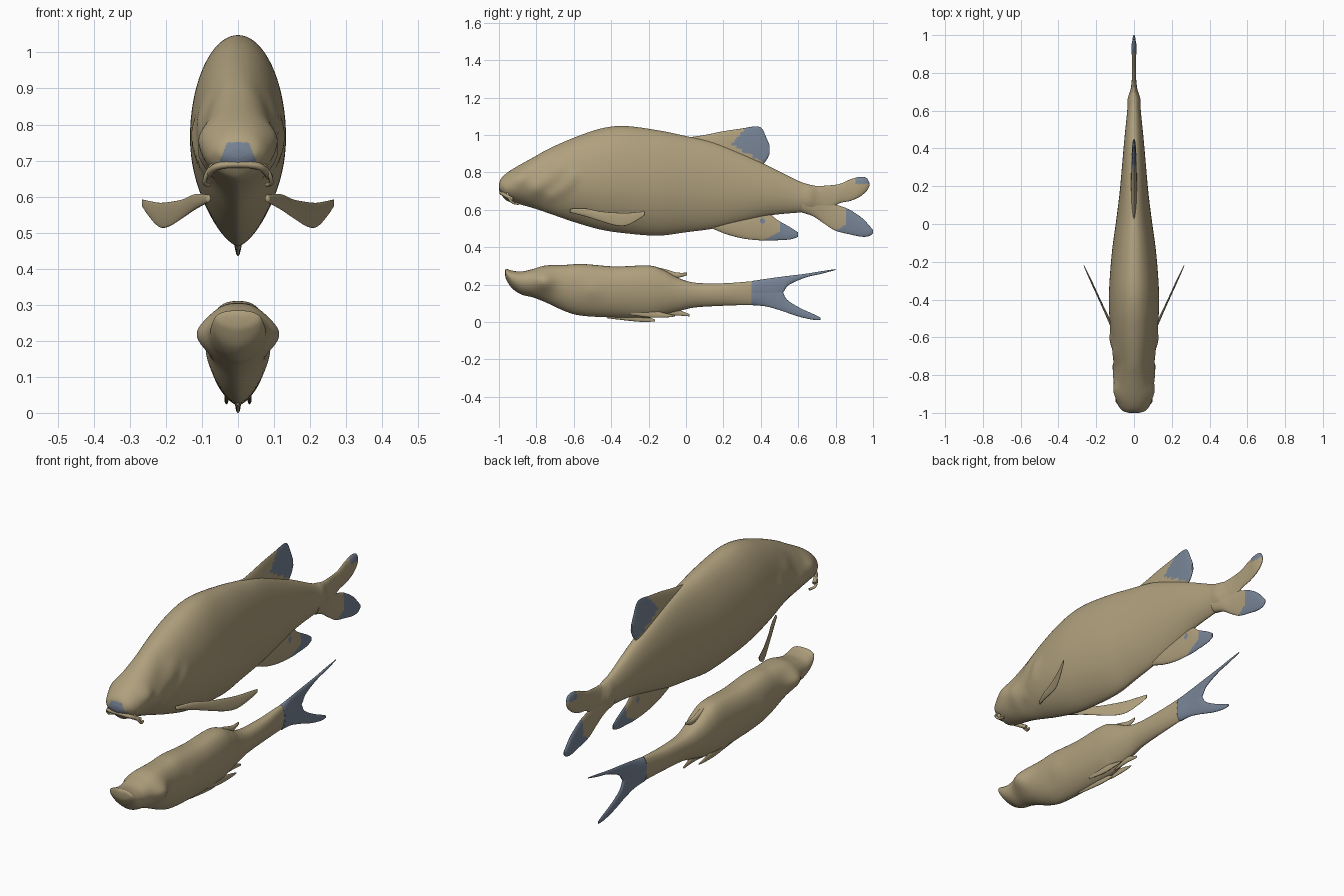
import bpy, bmesh, math


def mat(name, c):
    m = bpy.data.materials.new(name)
    m.diffuse_color = (*c, 1)
    return m


TAN = mat("tan_skin", (0.43, 0.35, 0.205))
GREY = mat("blue_grey_fin", (0.185, 0.23, 0.305))


def smooth_path(pts, n):
    """Catmull-Rom through tuples of any length."""
    out = []
    for i in range(len(pts) - 1):
        p0, p1, p2 = pts[max(i - 1, 0)], pts[i], pts[i + 1]
        p3 = pts[min(i + 2, len(pts) - 1)]
        for k in range(n):
            t = k / n
            out.append([0.5 * (2 * b + (c - a) * t + (2 * a - 5 * b + 4 * c - d) * t * t
                               + (3 * b - a - 3 * c + d) * t ** 3)
                        for a, b, c, d in zip(p0, p1, p2, p3)])
    return out + [list(pts[-1])]


def loft(name, stations, mid=0.5, top=1.0, low=1.0, bumps=(), grey=None, n=8, seg=48,
         cx=lambda y: 0.0):
    """Loft along y; station = (y, z top, z bottom, half width)."""
    bm = bmesh.new()
    rings = []
    for y, zt, zb, w in smooth_path(stations, n):
        zc = zb + (zt - zb) * mid
        ring = []
        for k in range(seg):
            a = 2 * math.pi * k / seg
            c, s = math.cos(a), math.sin(a)
            x = math.copysign(abs(c) ** (top if s >= 0 else low), c) * max(w, 0.001)
            z = zc + s * ((zt - zc) if s >= 0 else (zc - zb))
            for by, bz, r, amt in bumps:
                x += c * amt * math.exp(-((y - by) ** 2 + (z - bz) ** 2) / (r * r))
            ring.append(bm.verts.new((x + cx(y), y, z)))
        rings.append(ring)
    for r0, r1 in zip(rings, rings[1:]):
        for k in range(seg):
            j = (k + 1) % seg
            bm.faces.new((r0[k], r0[j], r1[j], r1[k]))
    bm.faces.new(rings[0])
    bm.faces.new(rings[-1])
    bmesh.ops.recalc_face_normals(bm, faces=bm.faces)
    for f in bm.faces:
        f.smooth = True
        if grey and grey(*f.calc_center_median()):
            f.material_index = 1
    me = bpy.data.meshes.new(name)
    bm.to_mesh(me)
    bm.free()
    me.materials.append(TAN)
    me.materials.append(GREY)
    ob = bpy.data.objects.new(name, me)
    bpy.context.collection.objects.link(ob)
    return ob


def tube(name, pts, r):
    cu = bpy.data.curves.new(name, 'CURVE')
    cu.dimensions = '3D'
    cu.bevel_depth = r
    cu.bevel_resolution = 3
    cu.use_fill_caps = True
    path = smooth_path(pts, 8)
    sp = cu.splines.new('POLY')
    sp.points.add(len(path) - 1)
    for p, q in zip(sp.points, path):
        p.co = (*q, 1)
    cu.materials.append(TAN)
    ob = bpy.data.objects.new(name, cu)
    bpy.context.collection.objects.link(ob)


# Upper fish body, with eye, cheek and gill cover swellings
gill = [(-0.605, 0.78), (-0.63, 0.735), (-0.67, 0.70), (-0.72, 0.67)]
loft("upper_fish_body", [
    (-1.0, 0.735, 0.705, 0.025), (-0.99, 0.765, 0.685, 0.058), (-0.96, 0.795, 0.65, 0.083),
    (-0.91, 0.828, 0.635, 0.097), (-0.82, 0.878, 0.61, 0.097), (-0.73, 0.928, 0.58, 0.096),
    (-0.6, 0.985, 0.535, 0.12), (-0.46, 1.033, 0.495, 0.132), (-0.33, 1.048, 0.475, 0.131),
    (-0.15, 1.025, 0.462, 0.117), (0.0, 0.994, 0.48, 0.097), (0.15, 0.96, 0.50, 0.078),
    (0.3, 0.90, 0.535, 0.064), (0.45, 0.83, 0.57, 0.051), (0.6, 0.755, 0.585, 0.036),
    (0.66, 0.735, 0.59, 0.034), (0.70, 0.725, 0.585, 0.022), (0.75, 0.70, 0.59, 0.009)],
    mid=0.5, low=1.35, n=10, seg=72,
    bumps=[(-0.88, 0.77, 0.045, 0.014), (-0.80, 0.70, 0.05, 0.01)]
    + [(y, z, 0.035, 0.009) for y, z in gill]
    + [(y - 0.07, z + 0.06, 0.05, 0.008) for y, z in gill],
    grey=lambda x, y, z: y < -0.965 and 0.695 < z < 0.75 and abs(x) < 0.05 - (z - 0.7) * 0.4)

# Upper fish fins
loft("dorsal_fin", [
    (0.0, 0.985, 0.92, 0.012), (0.1, 1.0, 0.90, 0.016), (0.2, 1.02, 0.87, 0.016),
    (0.3, 1.035, 0.85, 0.014), (0.37, 1.046, 0.83, 0.012), (0.405, 1.035, 0.84, 0.01),
    (0.43, 0.985, 0.865, 0.008), (0.447, 0.945, 0.90, 0.004)],
    mid=0.2, top=1.3, n=12,
    grey=lambda x, y, z: -0.55 * (y - 0.24) < z - 0.95 < 1.1 * (y - 0.24))
loft("anal_fin", [
    (0.14, 0.53, 0.50, 0.01), (0.22, 0.56, 0.468, 0.014), (0.32, 0.58, 0.444, 0.014),
    (0.43, 0.585, 0.435, 0.012), (0.49, 0.545, 0.437, 0.01), (0.56, 0.505, 0.442, 0.007),
    (0.598, 0.48, 0.455, 0.003)], n=12,
    grey=lambda x, y, z: y > 0.5 - max(0, 0.48 - z) * 2.2
    or (y - 0.41) ** 2 + (z - 0.54) ** 2 < 0.015 ** 2)
loft("tail_upper_lobe", [
    (0.62, 0.74, 0.60, 0.03), (0.68, 0.728, 0.59, 0.022), (0.76, 0.73, 0.60, 0.012),
    (0.82, 0.738, 0.635, 0.011), (0.88, 0.763, 0.648, 0.011), (0.93, 0.776, 0.67, 0.014),
    (0.965, 0.77, 0.70, 0.01), (0.98, 0.745, 0.725, 0.003)], n=10,
    grey=lambda x, y, z: y > 0.905 and z > 0.738)
loft("tail_lower_lobe", [
    (0.62, 0.69, 0.585, 0.03), (0.68, 0.69, 0.565, 0.022), (0.74, 0.67, 0.525, 0.012),
    (0.80, 0.63, 0.488, 0.01), (0.87, 0.603, 0.47, 0.01), (0.94, 0.557, 0.456, 0.01),
    (0.98, 0.515, 0.46, 0.008), (1.0, 0.492, 0.475, 0.003)], n=10,
    grey=lambda x, y, z: y > 0.855 - max(0, 0.52 - z) * 1.8)
for s, side in ((1, "right"), (-1, "left")):
    loft("pectoral_fin_" + side, [
        (-0.62, 0.605, 0.585, 0.006), (-0.54, 0.607, 0.565, 0.008),
        (-0.46, 0.592, 0.54, 0.006), (-0.38, 0.585, 0.517, 0.005),
        (-0.32, 0.583, 0.516, 0.005), (-0.26, 0.588, 0.545, 0.004),
        (-0.22, 0.592, 0.572, 0.002)],
        seg=24, cx=lambda y: s * (0.127 + 0.46 * (y + 0.52)))
    # Mouth barbel
    tube("barbel_" + side, [(s * 0.07, -0.955, 0.69), (s * 0.088, -0.945, 0.66),
                            (s * 0.092, -0.925, 0.638), (s * 0.08, -0.895, 0.632)], 0.006)

# Upper fish lip
tube("upper_lip", [(-0.088, -0.925, 0.655), (-0.06, -0.975, 0.683), (0, -0.988, 0.69),
                   (0.06, -0.975, 0.683), (0.088, -0.925, 0.655)], 0.01)

# Lower fish body, with wide cheeks
loft("lower_fish_body", [
    (-0.967, 0.278, 0.25, 0.03), (-0.96, 0.284, 0.225, 0.062), (-0.93, 0.275, 0.18, 0.074),
    (-0.88, 0.27, 0.147, 0.078), (-0.82, 0.283, 0.132, 0.08), (-0.75, 0.302, 0.105, 0.083),
    (-0.64, 0.306, 0.055, 0.084), (-0.55, 0.31, 0.033, 0.085), (-0.38, 0.297, 0.024, 0.083),
    (-0.2, 0.302, 0.022, 0.076), (-0.12, 0.278, 0.038, 0.068), (-0.04, 0.235, 0.058, 0.055),
    (0.05, 0.21, 0.078, 0.043), (0.2, 0.207, 0.087, 0.033), (0.35, 0.217, 0.092, 0.02),
    (0.42, 0.215, 0.095, 0.01)],
    mid=0.6, top=0.75, low=1.25, n=10, seg=64,
    bumps=[(-0.76, 0.215, 0.055, 0.032), (-0.5, 0.17, 0.05, 0.006)],
    grey=lambda x, y, z: y > 0.35)

# Lower fish forked tail
loft("lower_fish_tail_top", [
    (0.352, 0.219, 0.12, 0.021), (0.43, 0.231, 0.12, 0.012), (0.51, 0.242, 0.15, 0.009),
    (0.55, 0.247, 0.198, 0.008), (0.64, 0.258, 0.238, 0.006), (0.72, 0.271, 0.257, 0.005),
    (0.80, 0.283, 0.278, 0.002)], grey=lambda x, y, z: True)
loft("lower_fish_tail_bottom", [
    (0.352, 0.19, 0.09, 0.021), (0.43, 0.19, 0.083, 0.012), (0.505, 0.175, 0.062, 0.009),
    (0.54, 0.12, 0.05, 0.008), (0.61, 0.075, 0.027, 0.007), (0.68, 0.043, 0.012, 0.005),
    (0.72, 0.024, 0.012, 0.002)], grey=lambda x, y, z: True)

# Lower fish small fins
loft("lower_fish_dorsal_fin", [
    (-0.2, 0.30, 0.26, 0.012), (-0.12, 0.285, 0.235, 0.014), (-0.05, 0.265, 0.235, 0.01),
    (0.005, 0.264, 0.25, 0.003)], seg=24)
loft("lower_fish_belly_fin", [
    (-0.42, 0.05, 0.02, 0.006), (-0.3, 0.045, 0.006, 0.008), (-0.22, 0.03, 0.0, 0.006),
    (-0.165, 0.014, 0.004, 0.002)], seg=24)
loft("lower_fish_anal_fin", [
    (-0.14, 0.07, 0.03, 0.008), (-0.06, 0.07, 0.035, 0.008), (0.02, 0.042, 0.03, 0.002)],
    seg=24)
for s, side in ((1, "right"), (-1, "left")):
    loft("lower_fish_pelvic_fin_" + side, [
        (-0.3, 0.075, 0.04, 0.005), (-0.2, 0.065, 0.025, 0.006), (-0.1, 0.045, 0.025, 0.005),
        (-0.06, 0.035, 0.03, 0.002)], seg=24, cx=lambda y: s * 0.032)
